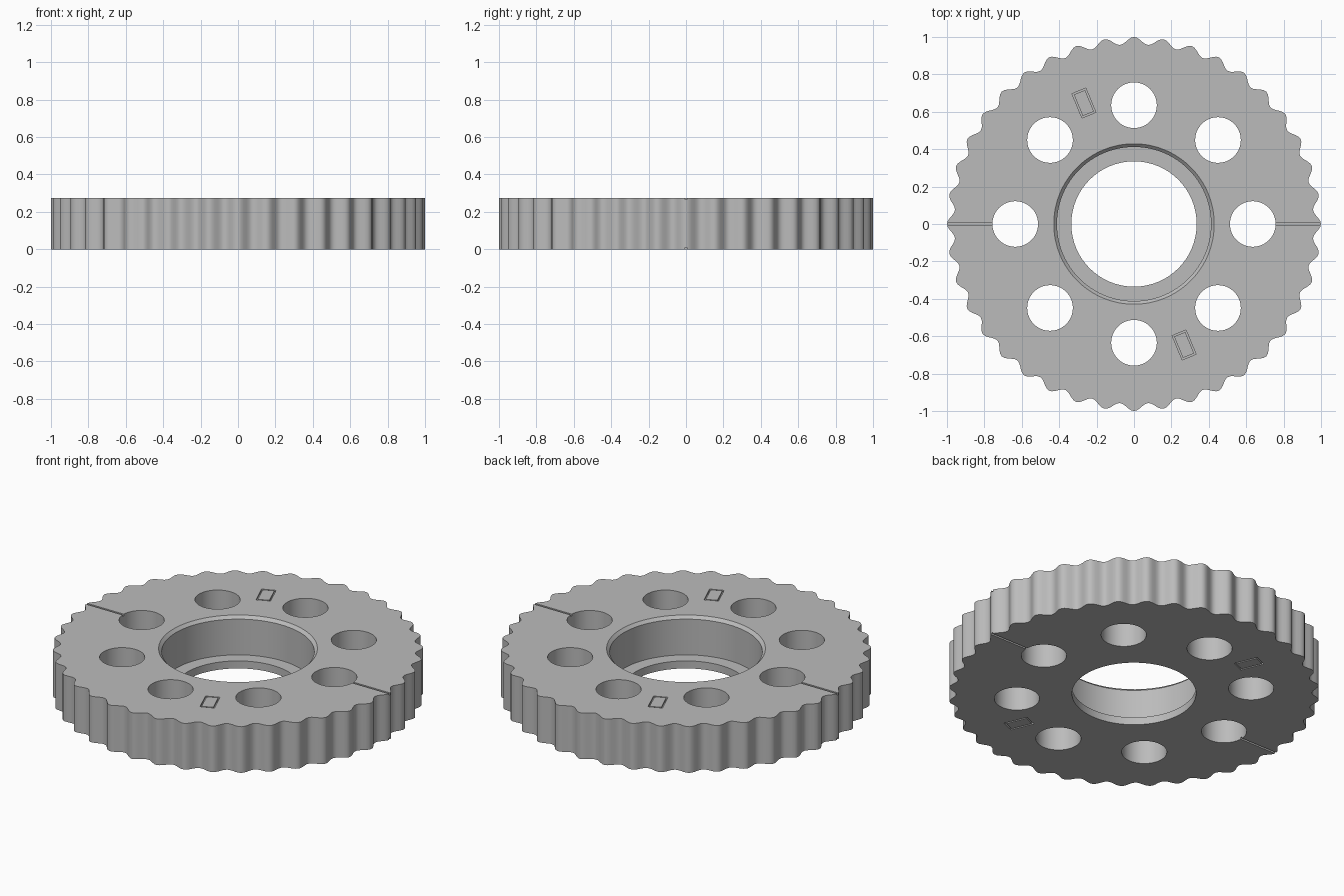
import bpy, bmesh, math
from math import sin, cos, pi

if "Cube" in bpy.data.objects:
    bpy.data.objects.remove(bpy.data.objects["Cube"])

H = 0.275        # plate thickness
TEETH = 40
HOLE_R, HOLE_DIST = 0.122, 0.635

grey = bpy.data.materials.new("plain_grey")
grey.diffuse_color = (0.5, 0.5, 0.5, 1)
grey.use_nodes = True
grey.node_tree.nodes["Principled BSDF"].inputs["Base Color"].default_value = grey.diffuse_color


def mesh_object(name, bm):
    bmesh.ops.recalc_face_normals(bm, faces=bm.faces)
    me = bpy.data.meshes.new(name)
    bm.to_mesh(me)
    bm.free()
    me.materials.append(grey)
    ob = bpy.data.objects.new(name, me)
    bpy.context.collection.objects.link(ob)
    return ob


def stack(name, rings):
    """Closed solid from a list of equally long point rings."""
    bm = bmesh.new()
    loops = [[bm.verts.new(p) for p in ring] for ring in rings]
    n = len(loops[0])
    for a, b in zip(loops, loops[1:]):
        for i in range(n):
            j = (i + 1) % n
            bm.faces.new((a[i], a[j], b[j], b[i]))
    bm.faces.new(loops[0][::-1])
    bm.faces.new(loops[-1])
    return mesh_object(name, bm)


def circle(r, z, n=96, cx=0, cy=0):
    return [(cx + r * cos(2 * pi * i / n), cy + r * sin(2 * pi * i / n), z) for i in range(n)]


def box(name, centre, size, angle=0):
    """Box placed at centre, then turned about the wheel axis."""
    ring = [(-.5, -.5), (.5, -.5), (.5, .5), (-.5, .5)]
    c, s = cos(angle), sin(angle)
    rings = []
    for k in (-.5, .5):
        pts = [(centre[0] + u * size[0], centre[1] + v * size[1]) for u, v in ring]
        rings.append([(x * c - y * s, x * s + y * c, centre[2] + k * size[2]) for x, y in pts])
    return stack(name, rings)


def cut(target, cutter):
    mod = target.modifiers.new("cut", 'BOOLEAN')
    mod.operation = 'DIFFERENCE'
    mod.solver = 'EXACT'
    mod.object = cutter
    bpy.context.view_layer.objects.active = target
    bpy.ops.object.modifier_apply(modifier=mod.name)
    bpy.data.objects.remove(cutter, do_unlink=True)


# Toothed wheel body with rounded waves on the rim
def rim(z, per=10):
    n = TEETH * per
    pts = []
    for i in range(n):
        a = 2 * pi * i / n
        r = 0.98 + 0.02 * cos(TEETH * a)
        pts.append((r * cos(a), r * sin(a), z))
    return pts


wheel = stack("toothed_wheel", [rim(0), rim(H)])

# Stepped centre bore: narrow hole, ledge, wide recess, chamfered mouth
cut(wheel, stack("bore_cutter", [
    circle(0.335, -0.1), circle(0.335, 0.045), circle(0.412, 0.045),
    circle(0.412, H - 0.017), circle(0.429, H), circle(0.429, H + 0.1)]))

# Ring of eight round holes
for k in range(8):
    a = k * pi / 4
    x, y = HOLE_DIST * cos(a), HOLE_DIST * sin(a)
    cut(wheel, stack("hole_cutter", [circle(HOLE_R, z, 64, x, y) for z in (-0.1, H + 0.1)]))

# Shallow marks on both faces: radial grooves and small rectangular frames
for z in (0, H):
    for turn in (0, pi):
        cut(wheel, box("groove_cutter", (0.89, 0, z), (0.30, 0.012, 0.02), turn))
        a = turn + math.radians(112.5)
        for side in (-1, 1):
            cut(wheel, box("frame_long_cutter", (0.70, side * 0.036, z), (0.14, 0.008, 0.02), a))
            cut(wheel, box("frame_short_cutter", (0.70 + side * 0.066, 0, z), (0.008, 0.08, 0.02), a))

# Smooth walls with crisp rims
bpy.ops.object.select_all(action='DESELECT')
wheel.select_set(True)
bpy.context.view_layer.objects.active = wheel
bpy.ops.object.shade_smooth_by_angle(angle=math.radians(30))
